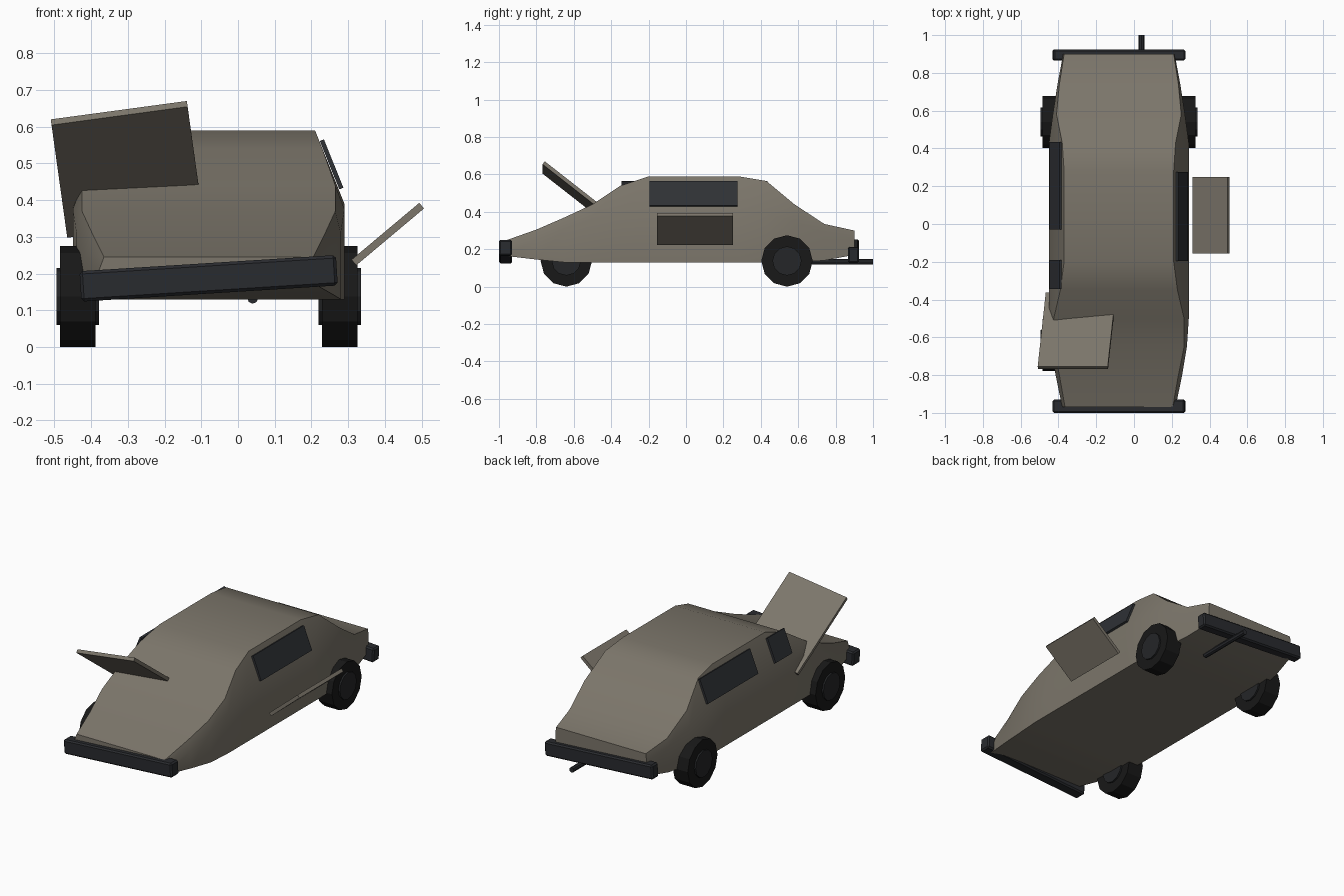
import bpy, bmesh, math
from mathutils import Matrix, Vector

if "Cube" in bpy.data.objects:
    bpy.data.objects.remove(bpy.data.objects["Cube"])

CX = -0.08  # body centre line


def material(name, rgb):
    m = bpy.data.materials.new(name)
    m.diffuse_color = (*rgb, 1)
    m.use_nodes = True
    m.node_tree.nodes["Principled BSDF"].inputs["Base Color"].default_value = m.diffuse_color
    return m


PAINT = material("dull_paint", (0.20, 0.18, 0.145))
DARK = material("dark_trim", (0.022, 0.024, 0.028))
GLASS = material("dark_glass", (0.028, 0.031, 0.036))
RUBBER = material("rubber", (0.009, 0.009, 0.009))
HUB = material("hub_metal", (0.018, 0.019, 0.021))


def finish(name, bm, mat, smooth=None):
    bmesh.ops.recalc_face_normals(bm, faces=bm.faces)
    me = bpy.data.meshes.new(name)
    bm.to_mesh(me)
    bm.free()
    me.materials.append(mat)
    if smooth:
        me.shade_smooth()
        me.set_sharp_from_angle(angle=math.radians(smooth))
    ob = bpy.data.objects.new(name, me)
    bpy.context.collection.objects.link(ob)
    return ob


def box(name, size, matrix, mat, bevel=0):
    bm = bmesh.new()
    bmesh.ops.create_cube(bm, size=1)
    bmesh.ops.scale(bm, vec=size, verts=bm.verts)
    if bevel:
        bmesh.ops.bevel(bm, geom=bm.edges[:], offset=bevel, segments=1, affect='EDGES')
    bm.transform(matrix)
    return finish(name, bm, mat)


def cylinder(name, radius, depth, sides, matrix, mat):
    bm = bmesh.new()
    bmesh.ops.create_cone(bm, cap_ends=True, segments=sides, radius1=radius,
                          radius2=radius, depth=depth)
    bm.transform(matrix)
    return finish(name, bm, mat)


def at(x, y, z, angle=0, axis='Y'):
    return Matrix.Translation((x, y, z)) @ Matrix.Rotation(math.radians(angle), 4, axis)


# Body shell: y, bottom z, shoulder z, top z, bottom / shoulder / top half width
stations = [
    (-0.97, 0.165, 0.205, 0.245, 0.30, 0.30, 0.285),
    (-0.80, 0.145, 0.25, 0.305, 0.335, 0.335, 0.315),
    (-0.65, 0.13, 0.31, 0.37, 0.36, 0.36, 0.345),
    (-0.50, 0.13, 0.375, 0.44, 0.37, 0.37, 0.345),
    (-0.35, 0.13, 0.39, 0.54, 0.37, 0.37, 0.31),
    (-0.20, 0.13, 0.39, 0.59, 0.37, 0.37, 0.29),
    (0.28, 0.13, 0.39, 0.59, 0.37, 0.37, 0.29),
    (0.43, 0.13, 0.39, 0.565, 0.37, 0.37, 0.30),
    (0.58, 0.13, 0.35, 0.44, 0.35, 0.35, 0.33),
    (0.74, 0.14, 0.29, 0.335, 0.325, 0.325, 0.315),
    (0.90, 0.17, 0.26, 0.30, 0.295, 0.295, 0.29),
]
bm = bmesh.new()
rings = []
for y, zb, zs, zt, wb, ws, wt in stations:
    half = [(wb, zb), (ws, zs), (wt, zt)]
    ring = half + [(-x, z) for x, z in reversed(half)]
    rings.append([bm.verts.new((CX + x, y, z)) for x, z in ring])
for a, b in zip(rings, rings[1:]):
    for i in range(6):
        j = (i + 1) % 6
        bm.faces.new((a[i], a[j], b[j], b[i]))
bm.faces.new(rings[0])
bm.faces.new(rings[-1])
finish("body_shell", bm, PAINT, 35)

# Torn-off hood standing up over the front left corner
u = Vector((0.37, 0, 0.05)).normalized()
v = Vector((0.03, 0.275, -0.215)).normalized()
n = u.cross(v)
corner = Vector((-0.51, -0.755, 0.62))
centre = corner + u * 0.187 + v * 0.25 - n * 0.01
hood_matrix = Matrix.Translation(centre) @ Matrix((u, v, n)).transposed().to_4x4()
box("loose_hood", (0.374, 0.50, 0.02), hood_matrix, PAINT)

# Door hanging open on the right
box("loose_door", (0.241, 0.405, 0.02), at(0.408, 0.0475, 0.3075, -40), PAINT)

# Side windows: side, start y, end y
for label, side, y0, y1 in (("right_window", 1, -0.195, 0.275),
                            ("left_rear_window", -1, -0.03, 0.435),
                            ("left_front_window", -1, -0.345, -0.19)):
    box(label, (0.012, y1 - y0, 0.142),
        at(CX + side * 0.335, (y0 + y1) / 2, 0.4975, -22 * side), GLASS)

# Bumpers, each knocked askew
box("front_bumper", (0.70, 0.07, 0.083), at(CX, -0.965, 0.187, -3.6), DARK, 0.008)
box("rear_bumper", (0.70, 0.06, 0.083), at(CX, 0.895, 0.19, 3.6), DARK, 0.008)

# Three remaining wheels (front right is missing)
for label, side, y in (("front_left", -1, -0.64), ("rear_left", -1, 0.54),
                       ("rear_right", 1, 0.54)):
    x = CX + side * 0.357
    cylinder(label + "_tyre", 0.1375, 0.097, 12, at(x, y, 0.1375, 90), RUBBER)
    cylinder(label + "_hub", 0.078, 0.116, 12, at(x, y, 0.1375, 90), HUB)

# Exhaust pipe
cylinder("exhaust_pipe", 0.015, 0.34, 8, at(0.04, 0.83, 0.133, 90, 'X'), DARK)
